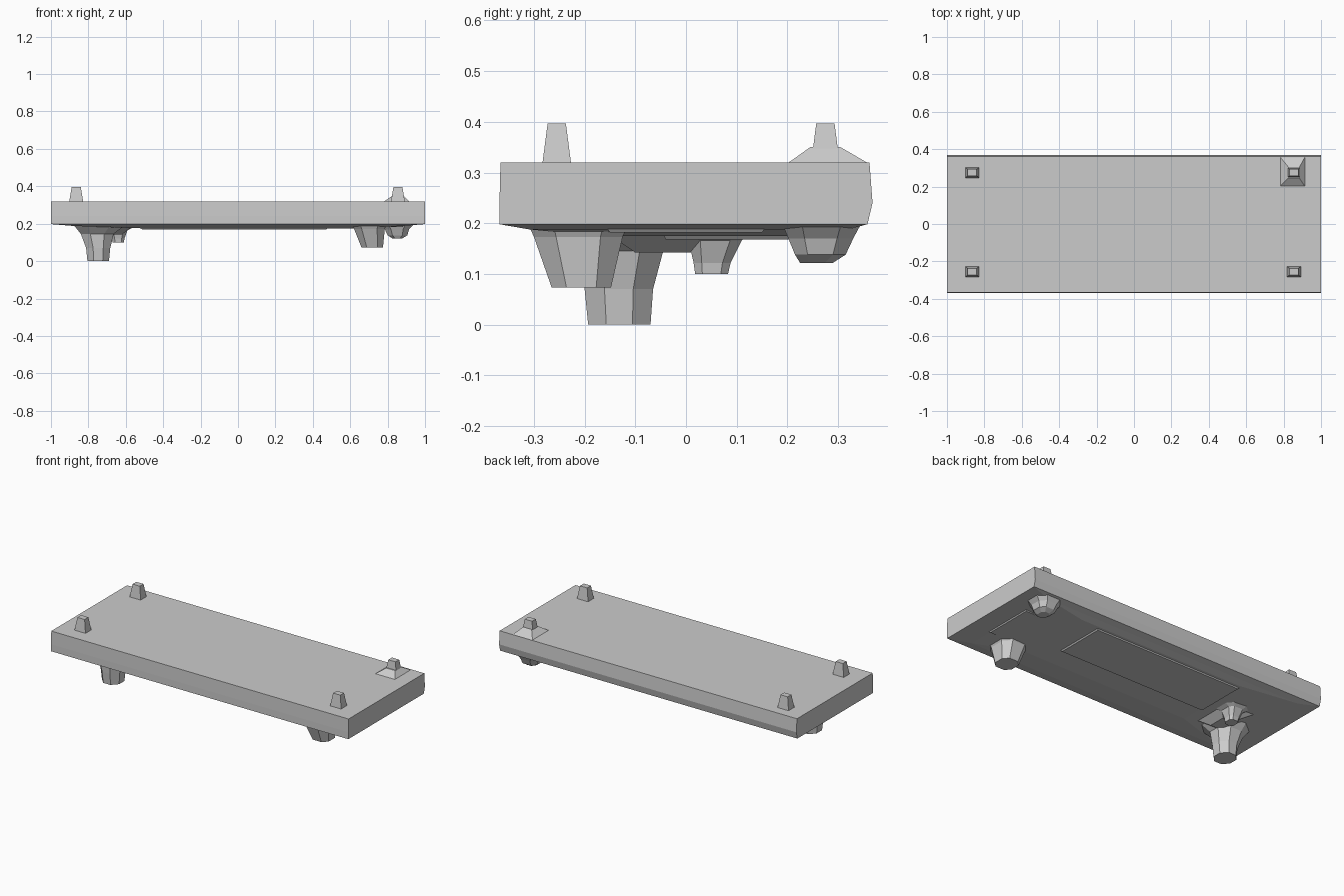
import bpy, bmesh


def ring(x0, x1, y0, y1, z, c=0.0):
    """Rectangle (4 points) or chamfered rectangle (8 points) at height z."""
    if c == 0:
        return [(x0, y0, z), (x1, y0, z), (x1, y1, z), (x0, y1, z)]
    cx, cy = c * (x1 - x0), c * (y1 - y0)
    return [(x0 + cx, y0, z), (x1 - cx, y0, z), (x1, y0 + cy, z), (x1, y1 - cy, z),
            (x1 - cx, y1, z), (x0 + cx, y1, z), (x0, y1 - cy, z), (x0, y0 + cy, z)]


def loft(name, rects, c=0.0):
    """Closed flat-shaded solid through stacked rings."""
    bm = bmesh.new()
    rings = [[bm.verts.new(p) for p in ring(*r, c)] for r in rects]
    n = len(rings[0])
    for a, b in zip(rings, rings[1:]):
        for i in range(n):
            j = (i + 1) % n
            bm.faces.new((a[i], a[j], b[j], b[i]))
    bm.faces.new(rings[0][::-1])
    bm.faces.new(rings[-1])
    bmesh.ops.recalc_face_normals(bm, faces=bm.faces)
    me = bpy.data.meshes.new(name)
    bm.to_mesh(me)
    bm.free()
    ob = bpy.data.objects.new(name, me)
    bpy.context.collection.objects.link(ob)
    return ob


# Main slab with shallow tapered underside and slightly bulged back
loft("slab", [
    (-0.50, 0.60, -0.18, 0.28, 0.175),
    (-0.88, 0.88, -0.31, 0.32, 0.188),
    (-1.0, 1.0, -0.368, 0.358, 0.198),
    (-1.0, 1.0, -0.368, 0.368, 0.24),
    (-1.0, 1.0, -0.366, 0.362, 0.32)])

# Low relief panels on the underside
loft("underside_panel", [(-0.51, 0.47, -0.04, 0.26, 0.168),
                         (-0.53, 0.49, -0.05, 0.27, 0.19)])
loft("underside_end_plate", [(0.82, 0.88, -0.15, 0.15, 0.182),
                             (0.81, 0.89, -0.16, 0.16, 0.195)])

# Four tapered pegs on top
for px, side in ((-0.865, "left"), (0.855, "right")):
    for py, end in ((-0.255, "front"), (0.275, "back")):
        loft(f"peg_{end}_{side}", [
            (px - 0.038, px + 0.038, py - 0.029, py + 0.029, 0.31),
            (px - 0.037, px + 0.037, py - 0.028, py + 0.028, 0.32),
            (px - 0.024, px + 0.024, py - 0.018, py + 0.018, 0.397)])

# Flared base under the back right peg
loft("peg_flare", [(0.78, 0.915, 0.2, 0.36, 0.318),
                   (0.825, 0.885, 0.245, 0.305, 0.35)])

# Large left foot
loft("left_foot", [
    (-0.805, -0.69, -0.193, -0.07, 0.0),
    (-0.812, -0.683, -0.2, -0.065, 0.07),
    (-0.84, -0.665, -0.205, -0.045, 0.145),
    (-0.88, -0.60, -0.25, -0.01, 0.195)], 0.29)

# Small stub behind the left foot with a spreading base
loft("left_stub", [
    (-0.67, -0.61, 0.018, 0.083, 0.1),
    (-0.675, -0.607, 0.015, 0.088, 0.122),
    (-0.69, -0.59, 0.005, 0.11, 0.166),
    (-0.73, -0.54, -0.05, 0.14, 0.19)], 0.22)
loft("left_web", [
    (-0.69, -0.62, -0.1, 0.03, 0.142),
    (-0.78, -0.56, -0.17, 0.09, 0.19)])

# Right front foot
loft("right_foot", [
    (0.66, 0.775, -0.265, -0.148, 0.073),
    (0.62, 0.785, -0.30, -0.125, 0.173),
    (0.605, 0.795, -0.31, -0.115, 0.195)], 0.25)

# Right back foot
loft("right_back_foot", [
    (0.825, 0.88, 0.225, 0.29, 0.122),
    (0.80, 0.905, 0.215, 0.315, 0.138),
    (0.785, 0.915, 0.202, 0.33, 0.17),
    (0.76, 0.94, 0.19, 0.345, 0.198)], 0.25)
